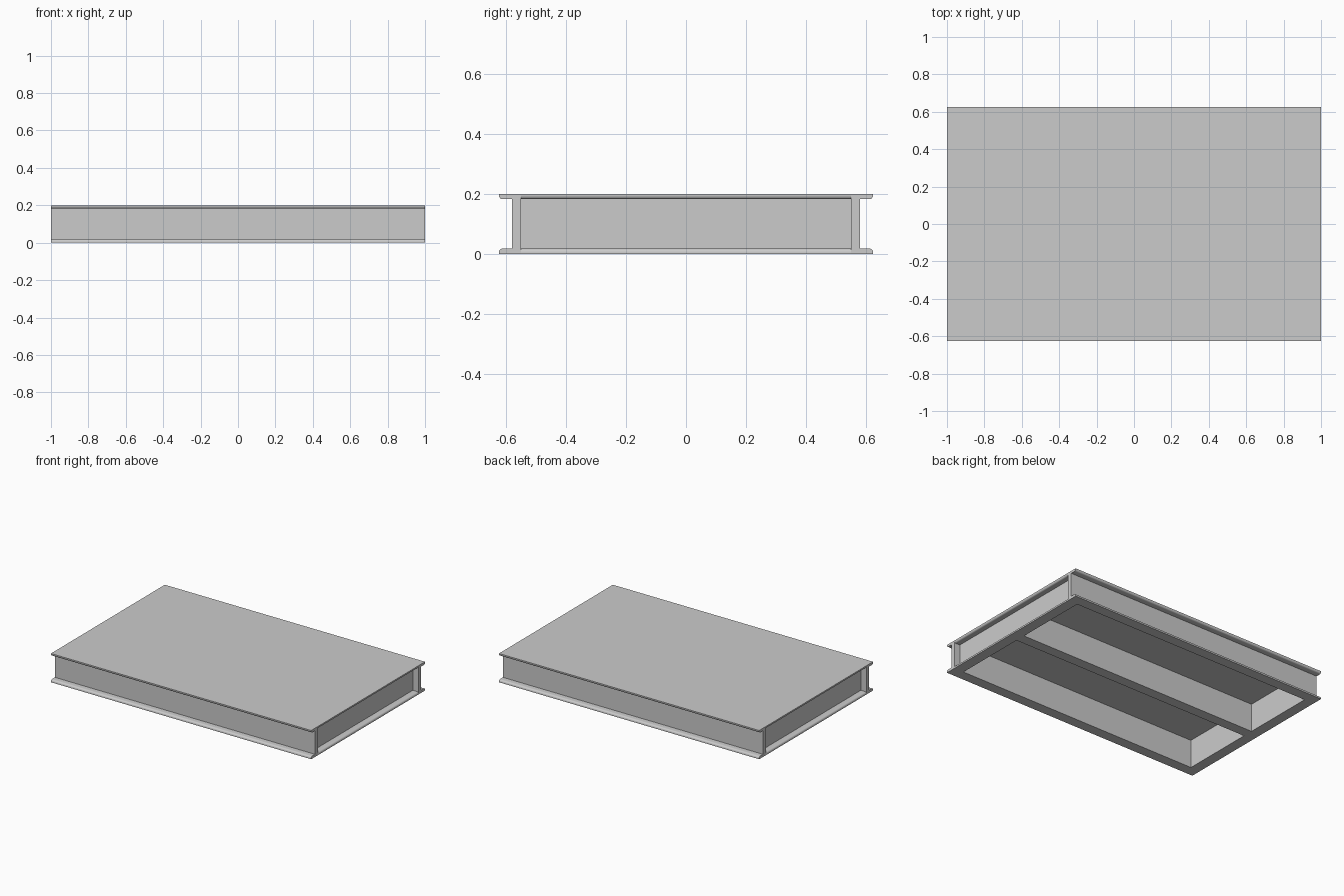
import bpy, bmesh, math
from mathutils import Vector

if "Cube" in bpy.data.objects:
    bpy.data.objects.remove(bpy.data.objects["Cube"])

L, W, H = 2.0, 1.25, 0.2        # overall size
DEPTH, WEB = 0.073, 0.03        # channel depth and web thickness
DECK = 0.005                    # deck plate thickness
LOW, HIGH = 0.018, 0.183        # inner faces of the two flanges
R = 0.012                       # rounded flange toe


def channel_profile():
    """C section: u = 0 at the web back, u = DEPTH at the flange toes."""
    top = H - DECK
    pts = [(0, 0), (DEPTH, 0)]
    steps = [math.radians(a) for a in (0, 22.5, 45, 67.5, 90)]
    arc = [(DEPTH - R + R * math.cos(a), R * math.sin(a)) for a in steps]
    pts += [(u, LOW - R + v) for u, v in arc]
    pts += [(WEB, LOW), (WEB, HIGH)]
    pts += [(u, HIGH + R - v) for u, v in reversed(arc)]
    pts += [(DEPTH, top), (0, top)]
    # drop points that coincide where the toe meets the deck
    return [p for i, p in enumerate(pts)
            if (Vector(p) - Vector(pts[i - 1])).length > 1e-5]


def channel(name, back, out, length):
    """Extrude the section; 'back' is the web back centre, 'out' the toe direction."""
    out, back = Vector(out), Vector(back)
    along = Vector((0, 0, 1)).cross(out)
    bm = bmesh.new()
    verts = [bm.verts.new(back + out * u + Vector((0, 0, v)) - along * length / 2)
             for u, v in channel_profile()]
    face = bm.faces.new(verts)
    ext = bmesh.ops.extrude_face_region(bm, geom=[face])
    moved = [g for g in ext["geom"] if isinstance(g, bmesh.types.BMVert)]
    bmesh.ops.translate(bm, verts=moved, vec=along * length)
    bmesh.ops.recalc_face_normals(bm, faces=bm.faces)
    finish(name, bm)


def finish(name, bm):
    mesh = bpy.data.meshes.new(name)
    bm.to_mesh(mesh)
    bm.free()
    ob = bpy.data.objects.new(name, mesh)
    bpy.context.collection.objects.link(ob)
    bpy.ops.object.select_all(action="DESELECT")
    ob.select_set(True)
    bpy.context.view_layer.objects.active = ob
    bpy.ops.object.shade_smooth_by_angle(angle=math.radians(30))


inner_x, inner_y = L / 2 - DEPTH, W / 2 - DEPTH

# Long side channels and the end channels between them, toes outward
for s, side, end in ((-1, "front", "left"), (1, "back", "right")):
    channel(side + "_side_channel", (0, s * inner_y, 0), (0, s, 0), L)
    channel(end + "_end_channel", (s * inner_x, 0, 0), (s, 0, 0), 2 * inner_y)

# Middle channel, web towards the back
channel("middle_channel", (0, DEPTH / 2, 0), (0, -1, 0), 2 * inner_x)

# Deck plate
bm = bmesh.new()
bmesh.ops.create_cube(bm, size=1)
bmesh.ops.scale(bm, verts=bm.verts, vec=(L, W, DECK))
bmesh.ops.translate(bm, verts=bm.verts, vec=(0, 0, H - DECK / 2))
finish("deck_plate", bm)
